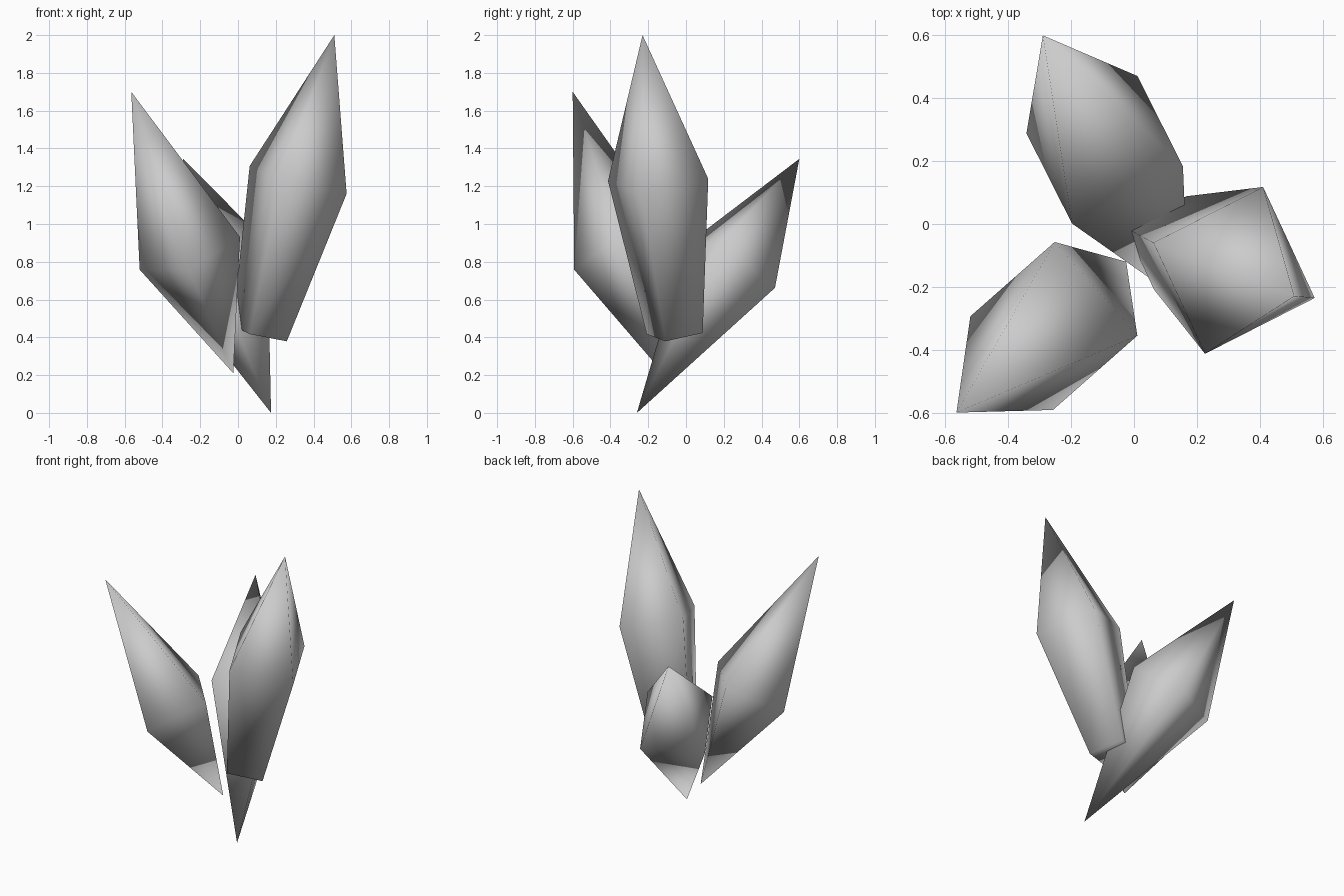
import bpy
import bmesh
from math import radians
from mathutils import Vector, Matrix

cube = bpy.data.objects.get("Cube")
if cube:
    bpy.data.objects.remove(cube, do_unlink=True)

# Crystal material
GREY = (0.6, 0.6, 0.6, 1.0)
mat = bpy.data.materials.new("crystal_grey")
mat.use_nodes = True
mat.diffuse_color = GREY
mat.node_tree.nodes["Principled BSDF"].inputs["Base Color"].default_value = GREY

RADIUS = 0.281  # half diagonal of the square waist


def crystal(name, base, tip, waist, corner, base_radius=0.0):
    """Four-sided crystal from base to tip; waist is the fraction along the axis,
    corner is a point that one waist corner turns toward."""
    base, tip, corner = Vector(base), Vector(tip), Vector(corner)
    axis = (tip - base).normalized()
    centre = base.lerp(tip, waist)
    arm = corner - centre
    arm = (arm - axis * arm.dot(axis)).normalized()

    bm = bmesh.new()

    def ring(middle, radius):
        return [bm.verts.new(middle + Matrix.Rotation(radians(90 * i), 3, axis) @ arm * radius)
                for i in range(4)]

    middle_ring = ring(centre, RADIUS)
    point = bm.verts.new(tip)
    if base_radius:
        low_ring = ring(base, base_radius)
        bm.faces.new(low_ring[::-1])
    else:
        root = bm.verts.new(base)
    for i in range(4):
        j = (i + 1) % 4
        a, b = middle_ring[i], middle_ring[j]
        bm.faces.new((a, b, point))
        if base_radius:
            bm.faces.new((low_ring[i], low_ring[j], b, a))
        else:
            bm.faces.new((root, b, a))
    bmesh.ops.recalc_face_normals(bm, faces=bm.faces)
    for f in bm.faces:
        f.smooth = True

    mesh = bpy.data.meshes.new(name)
    bm.to_mesh(mesh)
    bm.free()
    mesh.materials.append(mat)
    obj = bpy.data.objects.new(name, mesh)
    bpy.context.collection.objects.link(obj)
    return obj


# Tall crystal with a blunt base
crystal("tall_crystal", (0.115, -0.06, 0.42), (0.51, -0.23, 2.0), 0.515,
        (0.56, -0.23, 1.15), base_radius=0.157)

# Two crystals pointed at both ends
crystal("front_crystal", (-0.025, -0.12, 0.21), (-0.565, -0.6, 1.7), 0.426,
        (0.01, -0.355, 0.93))
crystal("back_crystal", (0.175, -0.26, 0.0), (-0.29, 0.6, 1.345), 0.577,
        (0.155, 0.185, 0.897))
